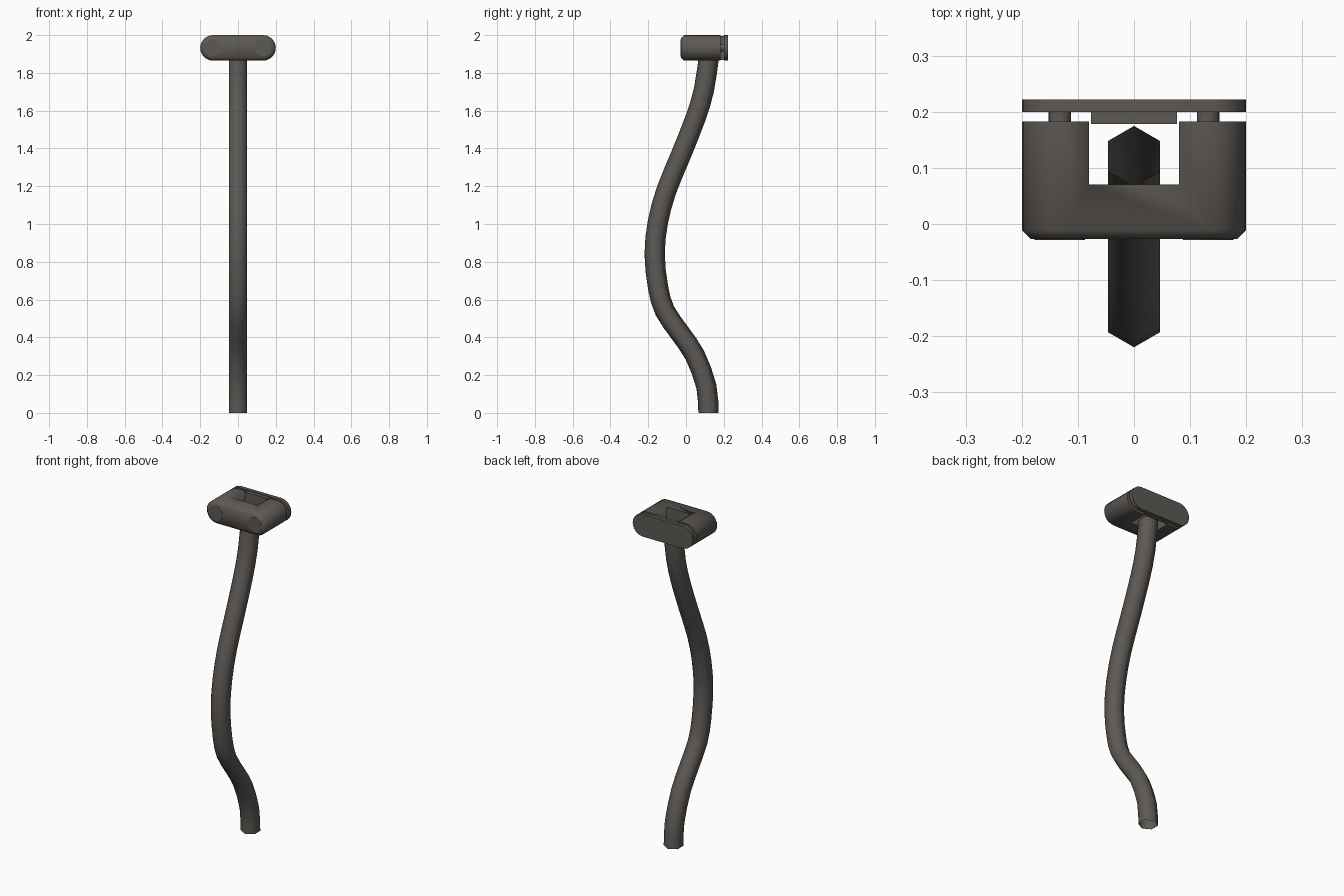
import bpy, bmesh, math
from mathutils import Vector

if "Cube" in bpy.data.objects:
    bpy.data.objects.remove(bpy.data.objects["Cube"])

metal = bpy.data.materials.new("dark warm grey")
metal.diffuse_color = (0.11, 0.10, 0.09, 1)
metal.use_nodes = True
metal.node_tree.nodes["Principled BSDF"].inputs["Base Color"].default_value = metal.diffuse_color
ZC, R, HALF = 1.9325, 0.0675, 0.2      # head centre height, end radius, half width


def make(name, bm, angle=35):
    bmesh.ops.recalc_face_normals(bm, faces=bm.faces)
    me = bpy.data.meshes.new(name)
    bm.to_mesh(me)
    bm.free()
    ob = bpy.data.objects.new(name, me)
    bpy.context.collection.objects.link(ob)
    me.materials.append(metal)
    bpy.ops.object.select_all(action='DESELECT')
    ob.select_set(True)
    bpy.context.view_layer.objects.active = ob
    bpy.ops.object.shade_smooth_by_angle(angle=math.radians(angle))
    return ob


def loft(rings, caps=True):
    bm = bmesh.new()
    vs = [[bm.verts.new(p) for p in r] for r in rings]
    n = len(vs[0])
    for a, b in zip(vs, vs[1:]):
        for i in range(n):
            bm.faces.new((a[i], a[(i + 1) % n], b[(i + 1) % n], b[i]))
    if caps:
        bm.faces.new(vs[0])
        bm.faces.new(vs[-1][::-1])
    return bm


def stadium(y, inset=0.0, seg=12):
    r, pts = R - inset, []
    for side in (1, -1):
        for i in range(seg + 1):
            a = -math.pi / 2 + math.pi * i / seg
            pts.append((side * (HALF - R + r * math.cos(a)), y, ZC + side * r * math.sin(a)))
    return pts


def disc(x, y, r, seg=24):
    return [(x + r * math.cos(2 * math.pi * i / seg), y,
             ZC + r * math.sin(2 * math.pi * i / seg)) for i in range(seg)]


def box(x, y0, y1, z0, z1):
    return loft([[(-x, y, z0), (x, y, z0), (x, y, z1), (-x, y, z1)] for y in (y0, y1)])


# Clamp body with chamfered front and a slot open to the back
body = make("clamp_body", loft([stadium(-0.027, 0.016), stadium(-0.011), stadium(0.183)]), 50)
cutter = make("slot_cutter", box(0.08, 0.07, 0.3, 1.8, 2.1))
cutter.hide_render = True
mod = body.modifiers.new("slot", 'BOOLEAN')
mod.object = cutter
mod.solver = 'EXACT'
bpy.context.view_layer.objects.active = body
bpy.ops.object.modifier_apply(modifier="slot")
bpy.data.objects.remove(cutter)

# Back plate and its key that closes the slot
make("back_plate", loft([stadium(0.200), stadium(0.222)]))
make("plate_key", box(0.077, 0.178, 0.201, ZC - R + 0.004, ZC + R - 0.004))

# Bolts: flush heads in front, thin shafts to the plate
for side, label in ((-1, "left"), (1, "right")):
    make("bolt_head_" + label, loft([disc(side * 0.132, y, 0.045) for y in (-0.0285, -0.02)]))
    make("bolt_shaft_" + label, loft([disc(side * 0.132, y, 0.02) for y in (0.17, 0.205)]))

# Curved hexagonal rod, open at both ends
path = [Vector((0, y, z)) for y, z in (
    (0.119, 0), (0.108, 0.14), (0.047, 0.305), (-0.03, 0.42), (-0.112, 0.54),
    (-0.148, 0.665), (-0.166, 0.84), (-0.149, 1.01), (-0.103, 1.18), (-0.025, 1.37),
    (0.05, 1.56), (0.095, 1.71), (0.121, 1.885))]
fine = []
for i in range(len(path) - 1):
    p0, p1 = path[max(i - 1, 0)], path[i]
    p2, p3 = path[i + 1], path[min(i + 2, len(path) - 1)]
    for t in (0, 0.5):
        fine.append(0.5 * (2 * p1 + (p2 - p0) * t + (2 * p0 - 5 * p1 + 4 * p2 - p3) * t * t
                           + (3 * p1 - p0 - 3 * p2 + p3) * t ** 3))
fine.append(path[-1])
rings = []
for i, p in enumerate(fine):
    d = (fine[min(i + 1, len(fine) - 1)] - fine[max(i - 1, 0)]).normalized()
    if i in (0, len(fine) - 1):
        d = Vector((0, 0, 1))
    n = Vector((0, d.z, -d.y))
    rings.append([p + 0.0537 * (Vector((1, 0, 0)) * math.sin(k * math.pi / 3)
                                + n * math.cos(k * math.pi / 3)) for k in range(6)])
make("curved_rod", loft(rings, caps=False), 70)
